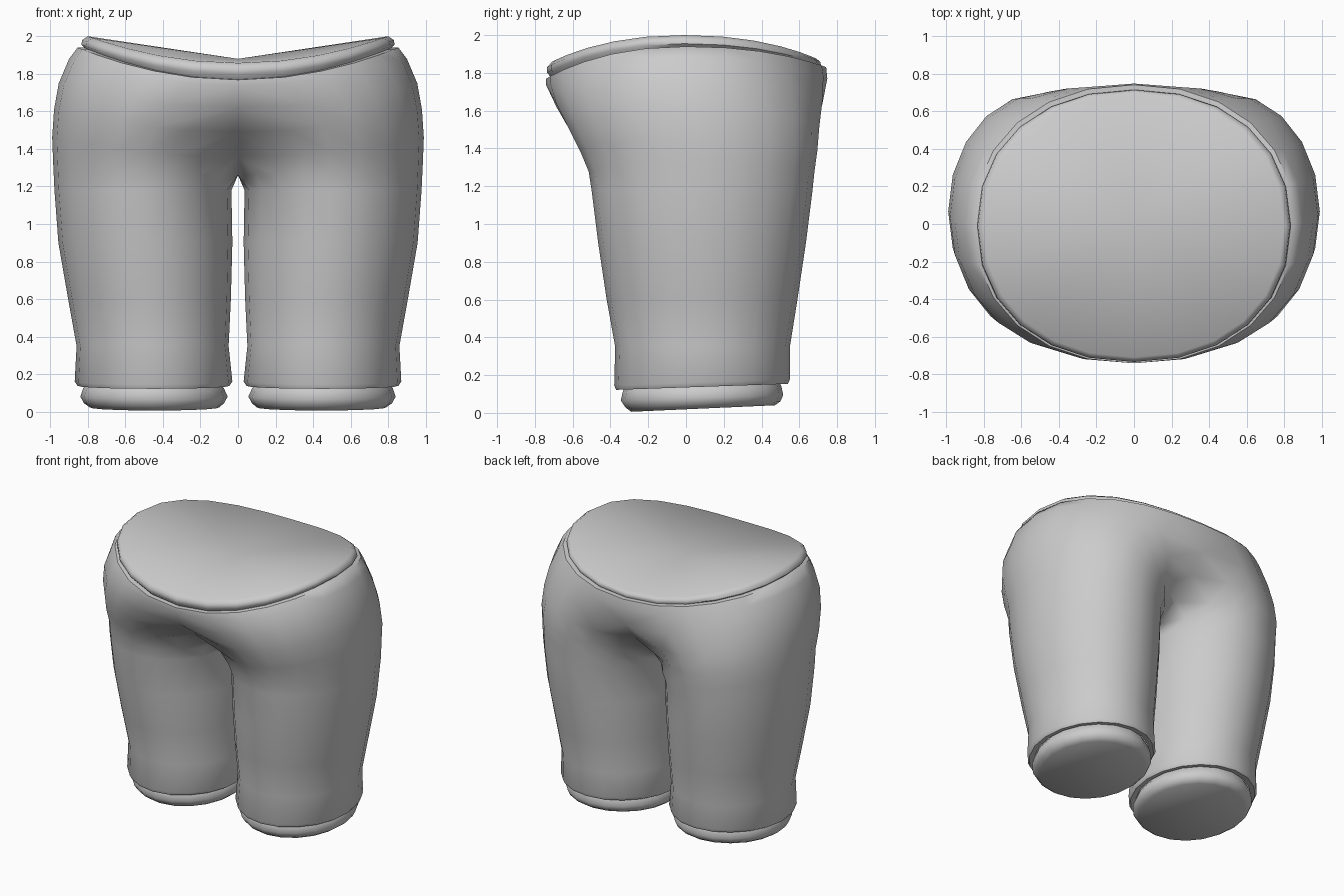
import bpy, bmesh, math

if "Cube" in bpy.data.objects:
    bpy.data.objects.remove(bpy.data.objects["Cube"])

N = 20  # points around one leg
grey = bpy.data.materials.new("cloth grey")
grey.diffuse_color = (0.6, 0.6, 0.6, 1)
grey.use_nodes = True
grey.node_tree.nodes["Principled BSDF"].inputs["Base Color"].default_value = grey.diffuse_color


def finish(name, bm, mirror=False):
    bmesh.ops.recalc_face_normals(bm, faces=bm.faces)
    me = bpy.data.meshes.new(name)
    bm.to_mesh(me)
    bm.free()
    ob = bpy.data.objects.new(name, me)
    bpy.context.collection.objects.link(ob)
    me.materials.append(grey)
    bpy.ops.object.select_all(action='DESELECT')
    ob.select_set(True)
    bpy.context.view_layer.objects.active = ob
    bpy.ops.object.shade_smooth_by_angle(angle=math.radians(55))
    if mirror:
        mod = ob.modifiers.new("mirror", 'MIRROR')
        mod.use_clip = True
        mod.merge_threshold = 0.002
    return ob


def leg_point(j, x0, x1, y0, y1):
    t = 2 * math.pi * j / N
    return ((x0 + x1) / 2 - (x1 - x0) / 2 * math.cos(t),
            (y0 + y1) / 2 + (y1 - y0) / 2 * math.sin(t))


def waist_point(a, xo, y0, y1):
    # a slightly squared oval; a = 0 is the right side, 90 degrees the back
    c, s = math.cos(a), math.sin(a)
    x = xo * math.copysign(abs(c) ** 0.92, c)
    y = (y0 + y1) / 2 + (y1 - y0) / 2 * math.copysign(abs(s) ** 0.92, s)
    return x, y


def leg_ring(bm, x0, x1, y0, y1, z, tilt=0):
    ring = {}
    for j in range(N):
        x, y = leg_point(j, x0, x1, y0, y1)
        ring[j] = bm.verts.new((x, y, z + tilt * (y - y0)))
    return ring


def skin(bm, a, b):
    # joins two rings; points missing from the upper ring close as triangles
    for j in range(N):
        k = (j + 1) % N
        if j not in a or k not in a:
            continue
        vs = [a[j], a[k]] + [b[i] for i in (k, j) if i in b]
        if len(vs) > 2:
            bm.faces.new(vs)


# trousers: right half, from the hem up to the waist
bm = bmesh.new()
legs = [  # x0, x1, y0, y1, z, tilt
    (0.08, 0.82, -0.33, 0.50, 0.13, 0.035),
    (0.045, 0.855, -0.37, 0.54, 0.122, 0.035),
    (0.03, 0.87, -0.38, 0.55, 0.145, 0.035),
    (0.05, 0.86, -0.375, 0.55, 0.35, 0),
    (0.038, 0.905, -0.42, 0.59, 0.6, 0),
    (0.03, 0.957, -0.465, 0.635, 0.9, 0),
    (0.035, 0.978, -0.50, 0.67, 1.18, 0),
]
rings = [leg_ring(bm, *r) for r in legs]
upper = [  # first column on the centre seam, waist blend, x, y0, y1, seam z front/back, side z
    (1, 0.0, 0.985, -0.515, 0.68, 1.26, 1.26, 1.33),
    (2, 0.0, 0.99, -0.56, 0.695, 1.36, 1.36, 1.46),
    (3, 0.2, 0.98, -0.63, 0.71, 1.49, 1.49, 1.61),
    (4, 0.6, 0.955, -0.70, 0.735, 1.62, 1.63, 1.75),
    (4, 0.95, 0.90, -0.742, 0.75, 1.735, 1.77, 1.88),
    (4, 1.0, 0.855, -0.742, 0.742, 1.768, 1.83, 1.94),
    (4, 1.0, 0.79, -0.69, 0.69, 1.77, 1.83, 1.94),
]
for k, w, xo, y0, y1, zf, zb, zo in upper:
    ring = {}
    lo = 0 if k == 1 else k
    for j in range(N):
        if min(j, N - j) < lo:
            continue
        x, y = leg_point(j, 0, xo, y0, y1)
        a = math.radians(90 - (j - 4) * 15)
        wx, wy = waist_point(a, xo, y0, y1)
        if w:
            x, y = x + (wx - x) * w, y + (wy - y) * w
        if min(j, N - j) <= k:
            x = 0
        s = (x / xo) ** 2
        zs = zf if y < 0 else zb
        ring[j] = bm.verts.new((x, y, zs + (zo - zs) * s))
    rings.append(ring)
for a, b in zip(rings, rings[1:]):
    skin(bm, a, b)
# faces lying in the centre plane would be inner walls
bm.faces.ensure_lookup_table()
walls = [f for f in bm.faces if all(abs(v.co.x) < 1e-5 for v in f.verts)]
bmesh.ops.delete(bm, geom=walls, context='FACES')
finish("trousers", bm, True)

# leg inserts: closed plugs showing below the hems
bm = bmesh.new()
plug = [
    (0.10, 0.80, -0.32, 0.49, 0.15, 0.03),
    (0.075, 0.825, -0.335, 0.505, 0.11, 0.035),
    (0.055, 0.84, -0.345, 0.515, 0.065, 0.035),
    (0.075, 0.82, -0.32, 0.50, 0.028, 0.04),
    (0.10, 0.79, -0.29, 0.47, 0.006, 0.045),
]
rings = [leg_ring(bm, *r) for r in plug]
for a, b in zip(rings, rings[1:]):
    skin(bm, a, b)
bm.faces.new(list(rings[-1].values()))
finish("leg_inserts", bm, True)

# waist insert: saddle-shaped cap with a rounded rim
bm = bmesh.new()
M = 24
prev = None
for xo, y0, y1, zf, zb, zo in [
    (0.80, -0.70, 0.69, 1.76, 1.81, 1.92),
    (0.835, -0.735, 0.715, 1.80, 1.84, 1.955),
    (0.83, -0.735, 0.71, 1.83, 1.86, 1.98),
    (0.80, -0.71, 0.69, 1.858, 1.875, 2.0),
]:
    ring = []
    for i in range(M):
        x, y = waist_point(2 * math.pi * i / M, xo, y0, y1)
        zs = zf if y < 0 else zb
        ring.append(bm.verts.new((x, y, zs + (zo - zs) * (x / xo) ** 2)))
    if prev:
        for i in range(M):
            k = (i + 1) % M
            bm.faces.new((prev[i], prev[k], ring[k], ring[i]))
    prev = ring
mid = bm.verts.new((0, 0, 1.88))
for i in range(M):
    bm.faces.new((prev[i], prev[(i + 1) % M], mid))
finish("waist_insert", bm)
